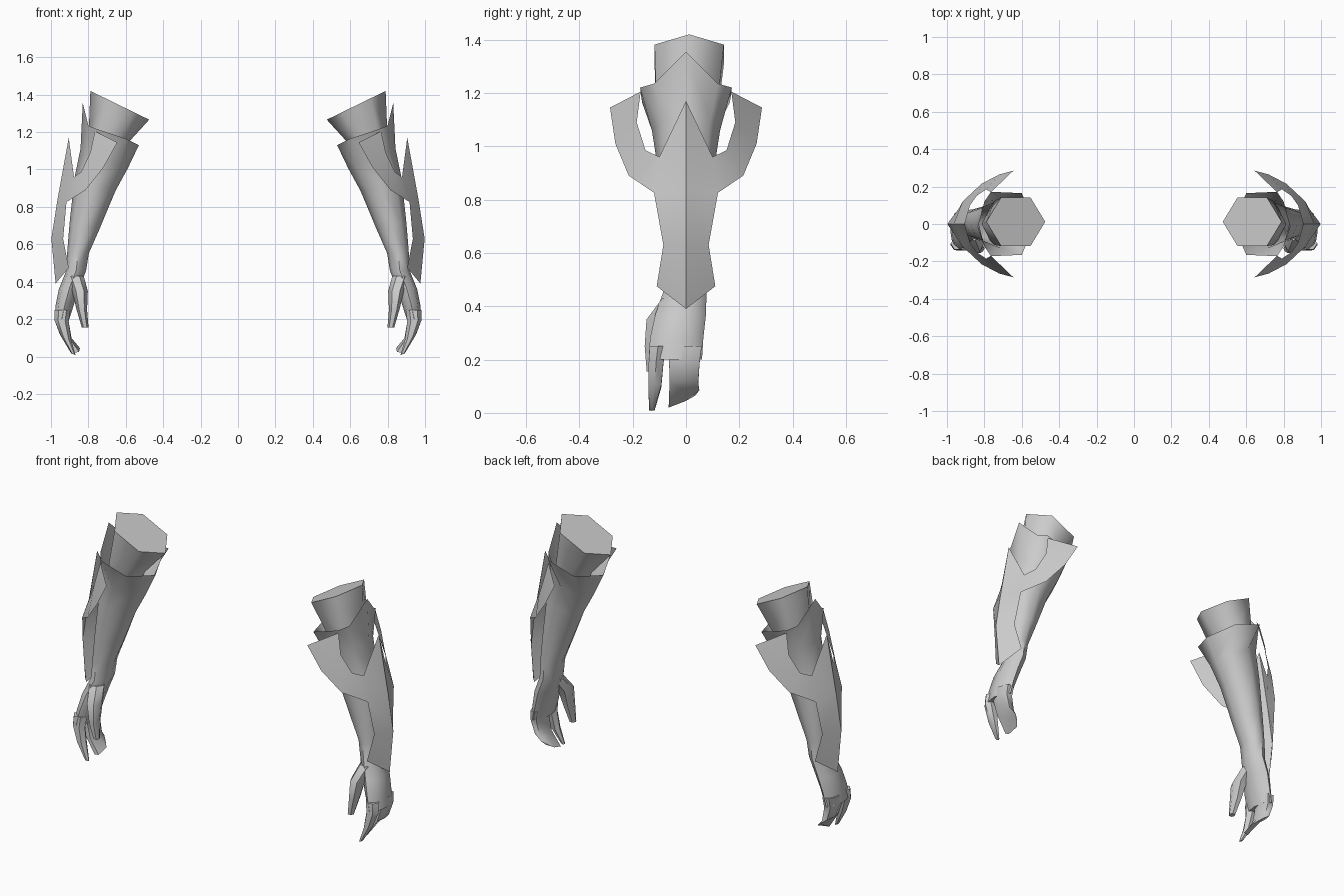
import bpy, bmesh, math
from mathutils import Vector

if "Cube" in bpy.data.objects:
    bpy.data.objects.remove(bpy.data.objects["Cube"])

grey = bpy.data.materials.new("plain_grey")
grey.diffuse_color = (0.6, 0.6, 0.6, 1)
grey.use_nodes = True
grey.node_tree.nodes["Principled BSDF"].inputs["Base Color"].default_value = grey.diffuse_color


def finish(name, bm, angle, merge=True):
    """Turn a bmesh into a shaded object mirrored to the other arm."""
    if merge:
        bmesh.ops.recalc_face_normals(bm, faces=bm.faces)
    mesh = bpy.data.meshes.new(name)
    bm.to_mesh(mesh)
    bm.free()
    mesh.materials.append(grey)
    ob = bpy.data.objects.new(name, mesh)
    bpy.context.collection.objects.link(ob)
    bpy.ops.object.select_all(action='DESELECT')
    ob.select_set(True)
    bpy.context.view_layer.objects.active = ob
    bpy.ops.object.shade_smooth_by_angle(angle=math.radians(angle))
    ob.modifiers.new("other_arm", 'MIRROR').use_axis[0] = True
    return ob


def ring(x, y, z, rx, ry, tilt, n):
    """Ellipse of n points, tilted in the xz plane."""
    t = math.radians(tilt)
    pts = []
    for i in range(n):
        a = 2 * math.pi * i / n
        u = rx * math.cos(a)
        pts.append((x + u * math.cos(t), y + ry * math.sin(a), z + u * math.sin(t)))
    return pts


def loft(name, sections, n, caps=(True, True), angle=50):
    """Skin a list of rings; a section is ring numbers or ready points."""
    bm = bmesh.new()
    rows = []
    for s in sections:
        pts = s if isinstance(s[0], tuple) else ring(*s, n)
        rows.append([bm.verts.new(p) for p in pts])
    for a, b in zip(rows, rows[1:]):
        for i in range(n):
            j = (i + 1) % n
            bm.faces.new((a[i], a[j], b[j], b[i]))
    if caps[0]:
        bm.faces.new(rows[0])
    if caps[1]:
        bm.faces.new(rows[-1])
    return finish(name, bm, angle)


# Upper arm stub, capped at the top
loft("upper_arm", [
    [.632, .012, 1.343, .175, .15, 26],
    [.70, .005, 1.17, .107, .135, 24],
    [.73, 0, 1.04, .09, .10, 22]], 6, angle=62)

# Forearm sleeve with a pointed cuff, running into the palm
half = [(.80, .12, 1.235), (.765, .172, 1.22), (.60, .165, 1.165)]
cuff = ([(.83, 0, 1.355)] + half + [(.53, 0, 1.13)]
        + [(x, -y, z) for x, y, z in reversed(half)])
loft("forearm", [
    cuff,
    [.715, 0, 1.06, .137, .128, 22],
    [.765, 0, .92, .115, .106, 18],
    [.82, 0, .70, .082, .09, 12],
    [.855, 0, .56, .058, .08, 8],
    [.865, -.003, .46, .053, .08, 0],
    [.90, -.02, .37, .058, .095, -8],
    [.925, -.035, .28, .05, .10, -5],
    [.942, -.04, .20, .04, .10, 0]], 8, (False, True), 60)

# Three outer fingers held together
loft("outer_fingers", [
    [.938, .0, .25, .042, .068, 0],
    [.943, -.006, .19, .038, .066, 5],
    [.922, -.008, .11, .034, .062, 20],
    [(.905, -.01, .085), (.895, .05, .085), (.875, .035, .065),
     (.845, -.0, .045), (.85, -.065, .025), (.875, -.065, .02)]], 6)

# Index finger
loft("index_finger", [
    [.938, -.105, .25, .042, .036, 0],
    [.943, -.112, .19, .038, .032, 5],
    [.92, -.117, .10, .03, .028, 20],
    [.88, -.128, .012, .012, .012, 20]], 6)

# Thumb
loft("thumb", [
    [.87, -.05, .43, .045, .045, 0],
    [.845, -.105, .35, .042, .05, 0],
    [.835, -.122, .25, .028, .038, 0],
    [.817, -.13, .155, .018, .02, 0]], 6)

# Bracer plate: half outline points, mirrored front to back
spine = {"S0": (.905, 0, 1.17), "S1": (.965, 0, .84),
         "S2": (.998, 0, .63), "S3": (.975, 0, .39)}
side = {"N": (.877, .10, .96), "E1": (.917, .12, .826),
        "E2": (.935, .085, .63), "E3": (.905, .11, .475),
        "W1": (.84, .152, .985), "W2": (.79, .185, 1.09),
        "W3": (.765, .17, 1.205), "O1": (.815, .215, .89),
        "O2": (.72, .265, 1.01), "O3": (.645, .285, 1.145)}
faces = ["S0 S1 N", "S1 E1 N", "S1 S2 E2 E1", "S2 S3 E3 E2",
         "N E1 O1 W1", "W1 O1 O2 W2", "W2 O2 O3 W3"]
bm = bmesh.new()
centre = {k: bm.verts.new(p) for k, p in spine.items()}
for sgn in (1, -1):
    v = dict(centre)
    v.update({k: bm.verts.new((x, sgn * y, z)) for k, (x, y, z) in side.items()})
    for f in faces:
        bm.faces.new([v[k] for k in f.split()][::sgn])
finish("bracer_plate", bm, 35, False)
